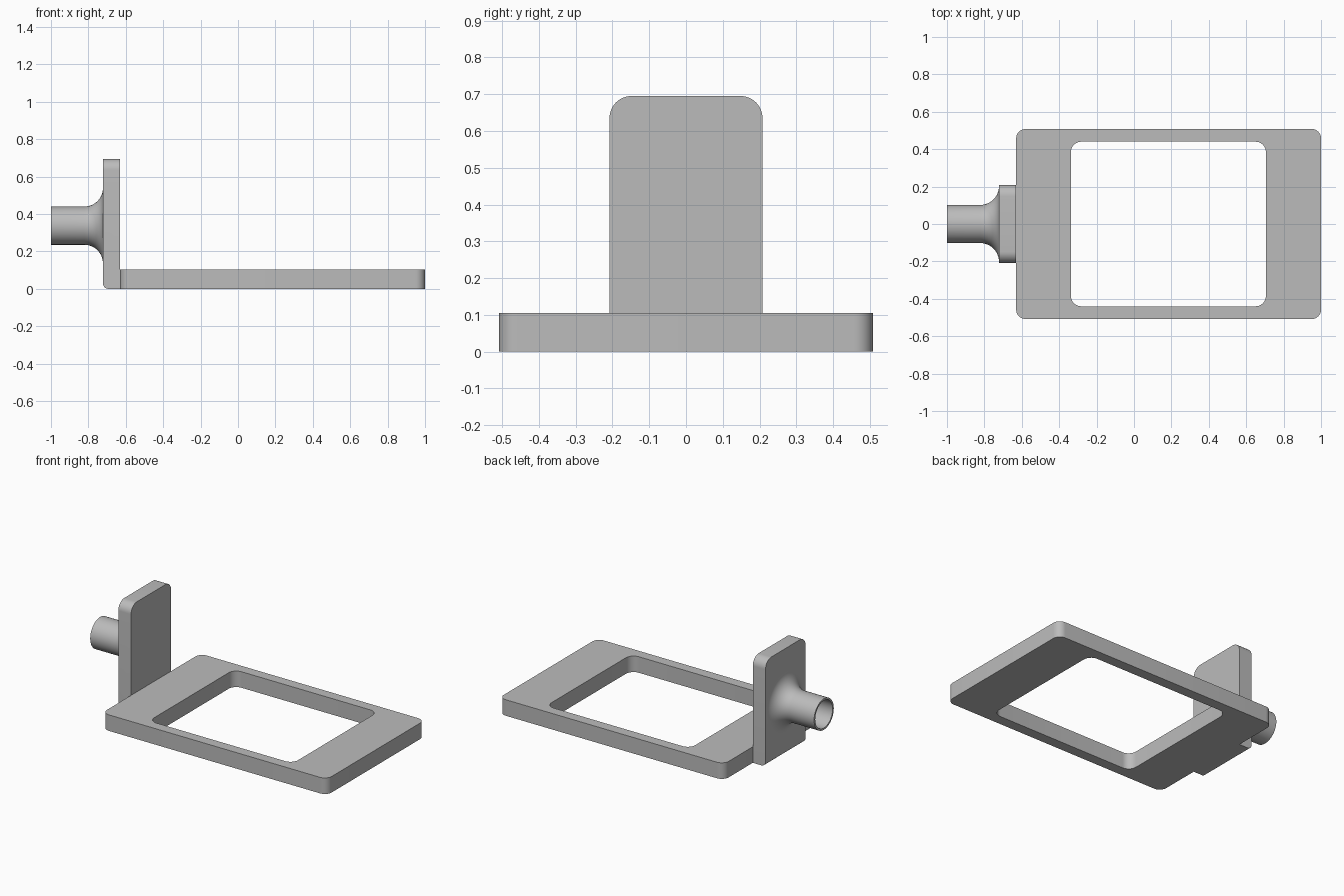
import bpy, bmesh
from math import sin, cos, pi, radians

cube = bpy.data.objects.get("Cube")
if cube:
    bpy.data.objects.remove(cube, do_unlink=True)

grey = bpy.data.materials.new("grey")
grey.use_nodes = True
grey.diffuse_color = (0.5, 0.5, 0.5, 1)
grey.node_tree.nodes["Principled BSDF"].inputs["Base Color"].default_value = grey.diffuse_color


def finish(name, bm):
    bmesh.ops.recalc_face_normals(bm, faces=bm.faces)
    mesh = bpy.data.meshes.new(name)
    bm.to_mesh(mesh)
    bm.free()
    mesh.materials.append(grey)
    obj = bpy.data.objects.new(name, mesh)
    bpy.context.collection.objects.link(obj)
    bpy.ops.object.select_all(action="DESELECT")
    obj.select_set(True)
    bpy.context.view_layer.objects.active = obj
    bpy.ops.object.shade_smooth_by_angle(angle=radians(35))
    return obj


def rounded_rect(x0, x1, y0, y1, radius, steps=10):
    """Counter-clockwise outline with rounded corners."""
    centres = [(x1 - radius, y1 - radius), (x0 + radius, y1 - radius),
               (x0 + radius, y0 + radius), (x1 - radius, y0 + radius)]
    return [(cx + radius * cos((q + i / steps) * pi / 2),
             cy + radius * sin((q + i / steps) * pi / 2))
            for q, (cx, cy) in enumerate(centres) for i in range(steps + 1)]


def skin(bm, rings, closed):
    """Join successive rings of vertices with quads."""
    pairs = list(zip(rings, rings[1:]))
    if closed:
        pairs.append((rings[-1], rings[0]))
    for a, b in pairs:
        n = len(a)
        for i in range(n):
            j = (i + 1) % n
            bm.faces.new((a[i], a[j], b[j], b[i]))


# Base frame with a rounded window
bm = bmesh.new()
outer = rounded_rect(-0.63, 1, -0.508, 0.508, 0.05)
inner = rounded_rect(-0.337, 0.705, -0.44, 0.44, 0.055)
rings = [[bm.verts.new((x, y, z)) for x, y in outline]
         for outline, z in ((outer, 0), (outer, 0.105), (inner, 0.105), (inner, 0))]
skin(bm, rings, closed=True)
finish("base_frame", bm)

# Upright plate, rounded at its top corners and lower outside edge
bm = bmesh.new()
bmesh.ops.create_cube(bm, size=1)
for v in bm.verts:
    v.co.x = -0.722 if v.co.x < 0 else -0.63
    v.co.y *= 0.416
    v.co.z = 0 if v.co.z < 0 else 0.695


def round_edges(test, radius):
    edges = [e for e in bm.edges if test(*[v.co for v in e.verts])]
    bmesh.ops.bevel(bm, geom=edges, offset=radius, segments=10,
                    profile=0.5, affect="EDGES")


round_edges(lambda a, b: min(a.z, b.z) > 0.6 and abs(a.y - b.y) < 0.01, 0.06)
round_edges(lambda a, b: max(a.z, b.z) < 0.01 and max(a.x, b.x) < -0.7, 0.03)
finish("upright_plate", bm)

# Hollow stub, flaring out to meet the plate
radius, bore, flare, face_x = 0.102, 0.09, 0.1, -0.722
profile = [(face_x, bore), (-1, bore), (-1, radius)]
profile += [(face_x - flare + flare * sin(t * pi / 24),
             radius + flare * (1 - cos(t * pi / 24))) for t in range(13)]
bm = bmesh.new()
sides = 64
rings = [[bm.verts.new((x, r * cos(2 * pi * i / sides), 0.338 + r * sin(2 * pi * i / sides)))
          for i in range(sides)] for x, r in profile]
skin(bm, rings, closed=False)
finish("stub_tube", bm)
